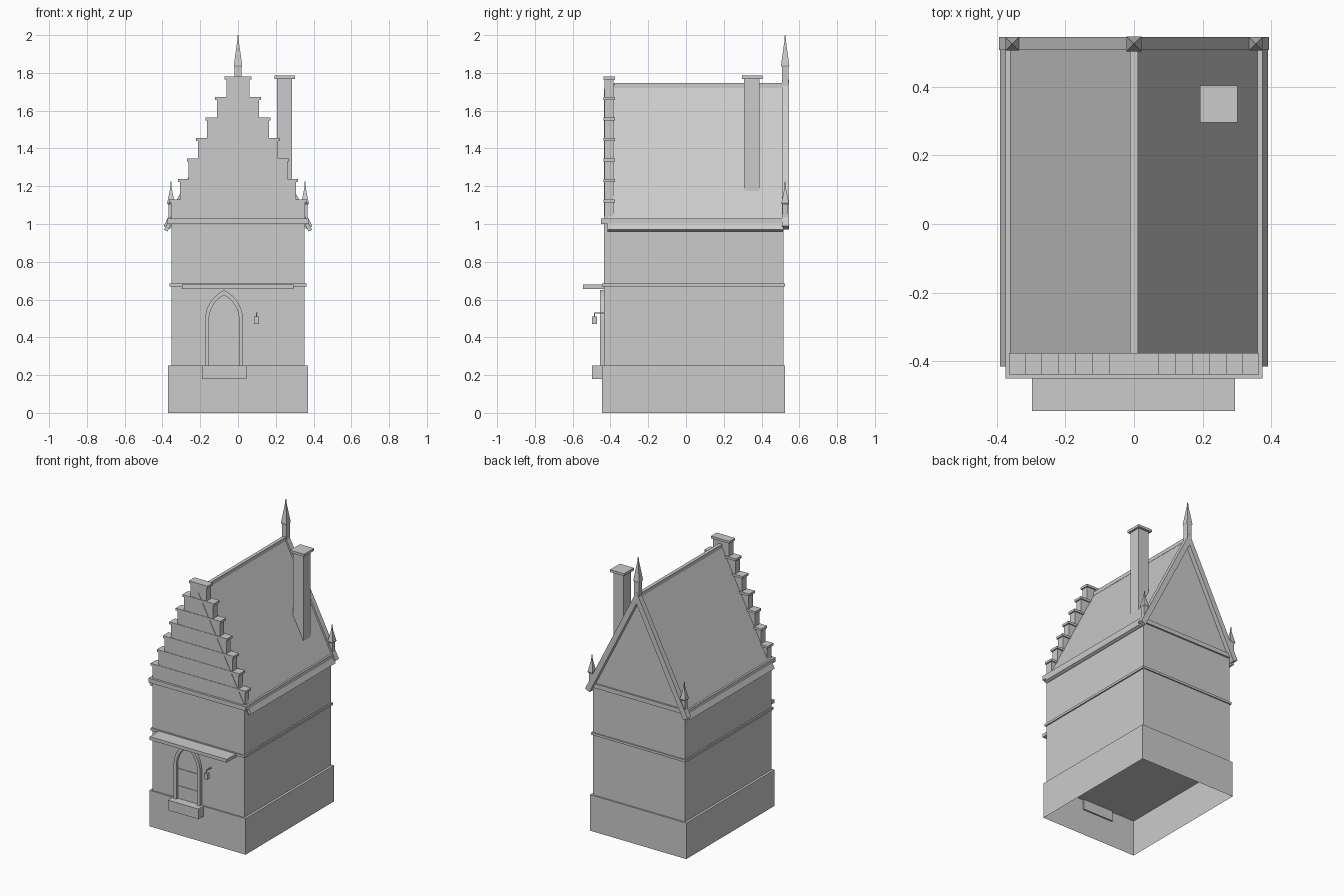
import bpy, bmesh, math
from mathutils import Vector

if "Cube" in bpy.data.objects:
    bpy.data.objects.remove(bpy.data.objects["Cube"])


def finish(name, bm):
    bmesh.ops.recalc_face_normals(bm, faces=bm.faces)
    me = bpy.data.meshes.new(name)
    bm.to_mesh(me)
    bm.free()
    ob = bpy.data.objects.new(name, me)
    bpy.context.collection.objects.link(ob)
    return ob


def box(name, x0, x1, y0, y1, z0, z1):
    return prism(name, [(x0, z0), (x1, z0), (x1, z1), (x0, z1)], y0, y1)


def prism(name, outline, y0, y1):
    """Extrude an x-z outline along y."""
    bm = bmesh.new()
    f = bm.faces.new([bm.verts.new((x, y0, z)) for x, z in outline])
    r = bmesh.ops.extrude_face_region(bm, geom=[f])
    moved = [v for v in r["geom"] if isinstance(v, bmesh.types.BMVert)]
    bmesh.ops.translate(bm, verts=moved, vec=(0, y1 - y0, 0))
    if not any(len(e.link_faces) == 1 for e in bm.edges):
        pass
    else:
        bmesh.ops.holes_fill(bm, edges=[e for e in bm.edges if len(e.link_faces) == 1])
    return finish(name, bm)


def mirror_x(ob):
    ob.modifiers.new("Mirror", "MIRROR").use_axis = (True, False, False)
    return ob


def finial(name, x, y, z0, z1, z2, z3, shaft, flare):
    """Square shaft, pyramid spire and thin rod."""
    bm = bmesh.new()
    rings = []
    for z, h in [(z0, shaft), (z1, shaft), (z1 + 0.01, flare), (z2, 0.004), (z3, 0.002)]:
        rings.append([bm.verts.new((x + sx * h, y + sy * h, z))
                      for sx, sy in [(-1, -1), (1, -1), (1, 1), (-1, 1)]])
    for a, b in zip(rings, rings[1:]):
        for i in range(4):
            j = (i + 1) % 4
            bm.faces.new([a[i], a[j], b[j], b[i]])
    bm.faces.new(rings[0])
    bm.faces.new(rings[-1])
    return finish(name, bm)


def arch(cx, half, z0, spring, apex, n=8):
    """Pointed arch outline from bottom left over the point to bottom right."""
    h = apex - spring
    r = (half * half + h * h) / (2 * half)
    end = math.asin(h / r)
    left = [(cx - half + r - r * math.cos(end * i / n), spring + r * math.sin(end * i / n))
            for i in range(n + 1)]
    right = [(2 * cx - x, z) for x, z in reversed(left[:-1])]
    return [(cx - half, z0)] + left + right + [(cx + half, z0)]


APEX, SLOPE = 1.74, 1.97


def roof_slab(name, edge, lift, thick, y0, y1):
    """Right half of a roof layer, mirrored to the left."""
    n = Vector((SLOPE, 1)).normalized()
    top = Vector((0, APEX + lift))
    foot = Vector((edge, APEX + lift - SLOPE * edge))
    low = foot - n * thick
    inner = (0, APEX + lift - thick / n.y)
    return mirror_x(prism(name, [tuple(top), tuple(foot), tuple(low), inner], y0, y1))


# Plinth, open underneath
plinth = box("plinth", -0.37, 0.37, -0.445, 0.525, 0, 0.25)
bm = bmesh.new()
bm.from_mesh(plinth.data)
bmesh.ops.delete(bm, geom=[f for f in bm.faces if f.calc_center_median().z < 0.01], context="FACES")
bm.to_mesh(plinth.data)
bm.free()

# Walls with the rear gable, string course and cornice
prism("walls", [(-0.353, 0.25), (0.353, 0.25), (0.353, 1.03), (0, 1.715), (-0.353, 1.03)], -0.435, 0.515)
box("string_course", -0.362, 0.362, -0.444, 0.523, 0.668, 0.684)
box("cornice", -0.374, 0.374, -0.45, 0.526, 1.0, 1.03)

# Roof, ridge and rear verge boards
roof_slab("roof", 0.391, 0, 0.02, -0.415, 0.515)
roof_slab("rear_verge", 0.394, 0.025, 0.037, 0.507, 0.545)
box("ridge", -0.012, 0.012, -0.38, 0.515, 1.72, 1.746)

# Stepped front gable with a coping on every step
PITCH = 0.1085
halves = [0.355, 0.308, 0.262, 0.213, 0.163, 0.112, 0.062]
for i, w in enumerate(halves):
    top = 1.131 + i * PITCH
    base = 1.03 if i == 0 else top - PITCH
    box("gable_step", -w, w, -0.432, -0.384, base, top - 0.016)
    box("gable_coping", -w - 0.009, w + 0.009, -0.438, -0.376, top - 0.016, top)

# Finials on the rear gable
finial("ridge_finial", 0, 0.525, 1.68, 1.83, 1.97, 2.0, 0.018, 0.022)
mirror_x(finial("eaves_finial", 0.355, 0.525, 1.02, 1.1, 1.19, 1.225, 0.014, 0.02))

# Chimney
box("chimney", 0.207, 0.287, 0.308, 0.388, 1.16, 1.77)
box("chimney_cap", 0.193, 0.301, 0.296, 0.404, 1.768, 1.785)

# Doorway: pointed frame, leaf, strap hinges and step
outer = arch(-0.074, 0.101, 0.25, 0.49, 0.65)
inner = arch(-0.074, 0.080, 0.25, 0.49, 0.625)
prism("door_frame", outer + inner[::-1], -0.456, -0.43)
prism("door_leaf", inner, -0.439, -0.43)
for z in (0.33, 0.45):
    box("door_hinge", -0.15, 0.0, -0.443, -0.436, z, z + 0.01)
box("door_step", -0.19, 0.045, -0.498, -0.435, 0.18, 0.25)

# Canopy over the door
box("canopy", -0.297, 0.295, -0.545, -0.43, 0.657, 0.68)

# Lantern on a bracket
box("lantern_bracket", 0.094, 0.102, -0.486, -0.43, 0.526, 0.532)
box("lantern_hook", 0.096, 0.1, -0.486, -0.482, 0.51, 0.53)
box("lantern", 0.085, 0.112, -0.497, -0.47, 0.47, 0.51)
